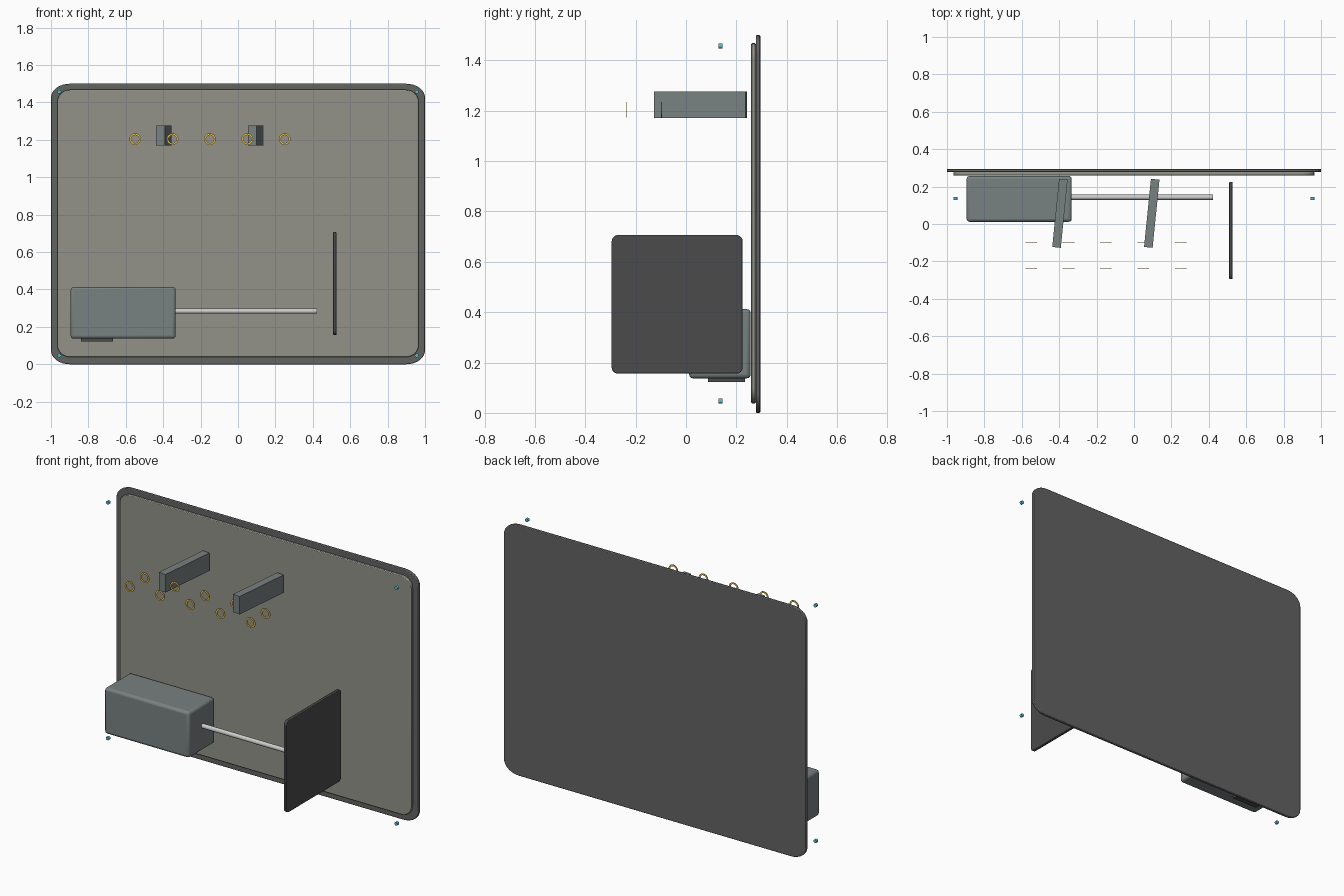
import bpy, bmesh, math
from mathutils import Matrix

if "Cube" in bpy.data.objects:
    bpy.data.objects.remove(bpy.data.objects["Cube"])


def material(name, rgb):
    m = bpy.data.materials.new(name)
    m.diffuse_color = (*rgb, 1)
    m.use_nodes = True
    m.node_tree.nodes["Principled BSDF"].inputs["Base Color"].default_value = m.diffuse_color
    return m


BACK = material("dark_grey", (0.12, 0.125, 0.12))
FACE = material("warm_grey", (0.29, 0.29, 0.25))
BODY = material("blue_grey", (0.19, 0.22, 0.22))
DARK = material("charcoal", (0.07, 0.07, 0.07))
STEEL = material("steel", (0.6, 0.6, 0.62))
GOLD = material("gold", (0.8, 0.52, 0.08))
TEAL = material("teal", (0.1, 0.5, 0.6))


def finish(name, bm, mat, bevel=0.0, segments=2, smooth=True):
    bmesh.ops.recalc_face_normals(bm, faces=bm.faces)
    me = bpy.data.meshes.new(name)
    bm.to_mesh(me)
    bm.free()
    ob = bpy.data.objects.new(name, me)
    bpy.context.collection.objects.link(ob)
    me.materials.append(mat)
    if bevel:
        mod = ob.modifiers.new("bevel", 'BEVEL')
        mod.width, mod.segments = bevel, segments
        mod.limit_method, mod.angle_limit = 'ANGLE', math.radians(40)
    if smooth:
        bpy.ops.object.select_all(action='DESELECT')
        ob.select_set(True)
        bpy.context.view_layer.objects.active = ob
        bpy.ops.object.shade_smooth_by_angle(angle=math.radians(35))
    return ob


def slab(name, size, centre, radii, mat, axis='Y', bevel=0.004):
    """Rounded rectangle (width, height) given a thickness along one axis."""
    w, h, t = size
    rx, rz = radii
    bm = bmesh.new()
    verts = []
    for k, (sx, sz) in enumerate([(1, 1), (-1, 1), (-1, -1), (1, -1)]):
        for i in range(9):
            a = math.pi / 2 * (k + i / 8)
            u = sx * (w / 2 - rx) + rx * math.cos(a)
            v = sz * (h / 2 - rz) + rz * math.sin(a)
            verts.append(bm.verts.new((u, -t / 2, v)))
    face = bm.faces.new(verts)
    ext = bmesh.ops.extrude_face_region(bm, geom=[face])
    moved = [g for g in ext["geom"] if isinstance(g, bmesh.types.BMVert)]
    bmesh.ops.translate(bm, verts=moved, vec=(0, t, 0))
    if axis == 'X':
        bmesh.ops.rotate(bm, verts=bm.verts, matrix=Matrix.Rotation(math.pi / 2, 3, 'Z'))
    ob = finish(name, bm, mat, bevel)
    ob.location = centre
    return ob


def box(name, lo, hi, mat, bevel=0.0, segments=2, turn=0.0):
    bm = bmesh.new()
    size = [b - a for a, b in zip(lo, hi)]
    bmesh.ops.create_cube(bm, size=1)
    bmesh.ops.scale(bm, vec=size, verts=bm.verts)
    ob = finish(name, bm, mat, bevel, segments, smooth=bevel > 0)
    ob.location = [(a + b) / 2 for a, b in zip(lo, hi)]
    ob.rotation_euler.z = turn
    return ob


def cylinder(name, radius, depth, centre, axis, mat, sides):
    bm = bmesh.new()
    bmesh.ops.create_cone(bm, cap_ends=True, segments=sides, radius1=radius,
                          radius2=radius, depth=depth)
    rot = Matrix.Rotation(math.pi / 2, 3, 'Y' if axis == 'X' else 'X')
    bmesh.ops.rotate(bm, verts=bm.verts, matrix=rot)
    ob = finish(name, bm, mat)
    ob.location = centre
    return ob


def flat_ring(name, outer, inner, t, centre, mat, n=32):
    bm = bmesh.new()
    loops = []
    for r, y in [(outer, -t / 2), (outer, t / 2), (inner, t / 2), (inner, -t / 2)]:
        loops.append([bm.verts.new((r * math.cos(2 * math.pi * i / n), y,
                                    r * math.sin(2 * math.pi * i / n))) for i in range(n)])
    for a in range(4):
        p, q = loops[a], loops[(a + 1) % 4]
        for i in range(n):
            j = (i + 1) % n
            bm.faces.new((p[i], p[j], q[j], q[i]))
    ob = finish(name, bm, mat)
    ob.location = centre
    return ob


# Back plate and raised front panel
slab("back_plate", (2.0, 1.5, 0.018), (0, 0.286, 0.75), (0.1, 0.075), BACK)
slab("front_panel", (1.93, 1.43, 0.018), (0, 0.268, 0.753), (0.07, 0.06), FACE)

# Motor housing, its foot pad and the rod
box("housing", (-0.895, 0.012, 0.137), (-0.333, 0.257, 0.412), BODY, 0.016, 3)
box("housing_foot", (-0.84, 0.088, 0.123), (-0.668, 0.234, 0.14), DARK)
cylinder("rod", 0.0135, 0.78, (0.033, 0.143, 0.284), 'X', STEEL, 24)

# Upright side panel
slab("side_panel", (0.52, 0.55, 0.018), (0.518, -0.035, 0.431), (0.025, 0.025), DARK, 'X', 0.003)

# Two angled blocks near the top
for i, x in enumerate((-0.396, 0.095)):
    box(f"angled_block_{i + 1}", (x - 0.023, -0.126, 1.17), (x + 0.023, 0.24, 1.277),
        BODY, turn=-0.1)

# Two rows of thin rings
for row, y in enumerate((-0.097, -0.237)):
    for i in range(5):
        flat_ring(f"ring_{row + 1}_{i + 1}", 0.031, 0.021, 0.003,
                  (-0.55 + 0.2 * i, y, 1.204), GOLD)

# Corner studs
for sx in (-1, 1):
    for z in (0.047, 1.457):
        cylinder("corner_stud", 0.0105, 0.015, (sx * 0.955, 0.137, z), 'Y', TEAL, 12)
